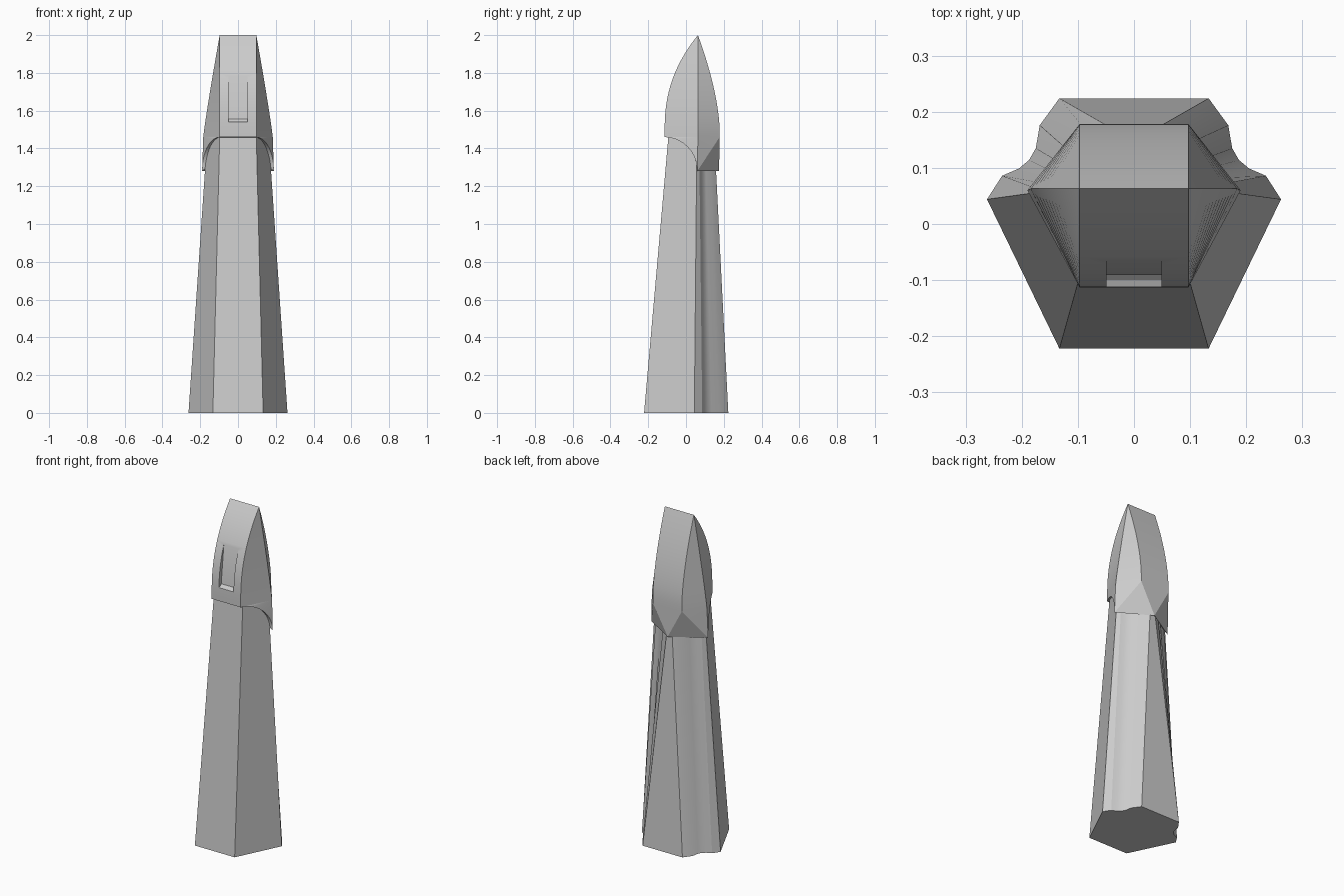
import bpy, bmesh, math

cube = bpy.data.objects.get("Cube")
if cube:
    bpy.data.objects.remove(cube, do_unlink=True)

grey = bpy.data.materials.new("plain_grey")
grey.use_nodes = True
grey.diffuse_color = (0.6, 0.6, 0.6, 1)
grey.node_tree.nodes["Principled BSDF"].inputs["Base Color"].default_value = (0.6, 0.6, 0.6, 1)


def finish(bm, name):
    bmesh.ops.recalc_face_normals(bm, faces=bm.faces)
    mesh = bpy.data.meshes.new(name)
    bm.to_mesh(mesh)
    bm.free()
    mesh.materials.append(grey)
    obj = bpy.data.objects.new(name, mesh)
    bpy.context.collection.objects.link(obj)
    return obj


def smooth(obj, degrees):
    bpy.ops.object.select_all(action='DESELECT')
    obj.select_set(True)
    bpy.context.view_layer.objects.active = obj
    bpy.ops.object.shade_smooth_by_angle(angle=math.radians(degrees))


def mirrored(half):
    return half + [(-x, y) for x, y in reversed(half)]


# Tapered body: fluted base outline lofted to a pentagon with its point at the back
base = [(.133, -.222), (.262, .044), (.235, .086), (.205, .099), (.187, .114),
        (.175, .135), (.168, .176), (.133, .224)]
front_top, side_top, back_top = (.096, -.09), (.16, .058), (0, .148)
fractions = [0, .12, .25, .37, .48, .7, 1]
top = [front_top] + [tuple(a + (b - a) * f for a, b in zip(side_top, back_top)) for f in fractions]

bm = bmesh.new()
low = [bm.verts.new((x, y, 0)) for x, y in mirrored(base)]
high = [bm.verts.new((x, y, 1.5)) for x, y in mirrored(top)]
n = len(low)
for i in range(n):
    j = (i + 1) % n
    bm.faces.new((low[i], low[j], high[j], high[i]))
bm.faces.new(low)
bm.faces.new(high)
bmesh.ops.remove_doubles(bm, verts=bm.verts, dist=.0005)
smooth(finish(bm, "tapered_body"), 20)

# Pointed head: six-sided rings that close to a straight ridge
BOTTOM, SHOULDER, TIP, RIDGE_Y, HALF = 1.28, 1.46, 2.0, .063, .097
STEPS = 16


def ring(bm, z):
    t = max(0, (z - 1.5) / (TIP - 1.5))
    s = (z - SHOULDER) / (TIP - SHOULDER)
    half = [(HALF, -.113 + (RIDGE_Y + .113) * t ** 2.3),
            (.184 - (.184 - HALF) * s ** 1.1, RIDGE_Y),
            (HALF, .178 - (.178 - RIDGE_Y) * t ** 1.6)]
    return [bm.verts.new((x, y, z)) for x, y in mirrored(half)]


bm = bmesh.new()
rings = [ring(bm, SHOULDER + (TIP - SHOULDER) * i / STEPS) for i in range(STEPS)]
for a, b in zip(rings, rings[1:]):
    for i in range(6):
        j = (i + 1) % 6
        bm.faces.new((a[i], a[j], b[j], b[i]))
tips = [bm.verts.new((s * HALF, RIDGE_Y, TIP)) for s in (1, -1)]
fr, sr, br, bl, sl, fl = rings[-1]
for tip, f, s, b in ((tips[0], fr, sr, br), (tips[1], fl, sl, bl)):
    bm.faces.new((f, s, tip))
    bm.faces.new((s, b, tip))
bm.faces.new((fl, fr, *tips))
bm.faces.new((br, bl, tips[1], tips[0]))

# Lower skirt: arched cheeks at the sides and a point at the back
fr, sr, br, bl, sl, fl = rings[0]
back_low = bm.verts.new((0, .175, BOTTOM))
under = bm.verts.new((0, .02, SHOULDER - .01))
ARC = 10
for sign, f, s, b in ((1, fr, sr, br), (-1, fl, sl, bl)):
    arc = [f]
    for i in range(1, ARC + 1):
        a = math.pi / 2 * i / ARC
        k = math.sin(a)
        arc.append(bm.verts.new((sign * (HALF + .093 * k), -.113 + .173 * k,
                                 BOTTOM + (SHOULDER - BOTTOM) * math.cos(a))))
    for p, q in zip(arc, arc[1:]):
        bm.faces.new((s, p, q))
        bm.faces.new((under, p, q))
    bm.faces.new((s, arc[-1], b))
    bm.faces.new((arc[-1], back_low, b))
    bm.faces.new((under, arc[-1], back_low))
bm.faces.new((br, bl, back_low))
bm.faces.new((under, fr, fl))
head = finish(bm, "pointed_head")

# Shallow slot cut into the front of the head
bm = bmesh.new()
profile = [(-.2, 1.54), (-.112, 1.54), (-.1, 1.545), (-.09, 1.555), (-.065, 1.785), (-.2, 1.785)]
sides = [[bm.verts.new((x, y, z)) for y, z in profile] for x in (-.049, .049)]
for side in sides:
    bm.faces.new(side)
for i in range(len(profile)):
    j = (i + 1) % len(profile)
    bm.faces.new((sides[0][i], sides[0][j], sides[1][j], sides[1][i]))
cutter = finish(bm, "slot_cutter")
cutter.hide_render = True

cut = head.modifiers.new("slot", 'BOOLEAN')
cut.operation = 'DIFFERENCE'
cut.solver = 'EXACT'
cut.object = cutter
bpy.context.view_layer.objects.active = head
head.select_set(True)
bpy.ops.object.modifier_apply(modifier=cut.name)
bpy.data.objects.remove(cutter, do_unlink=True)
smooth(head, 20)
